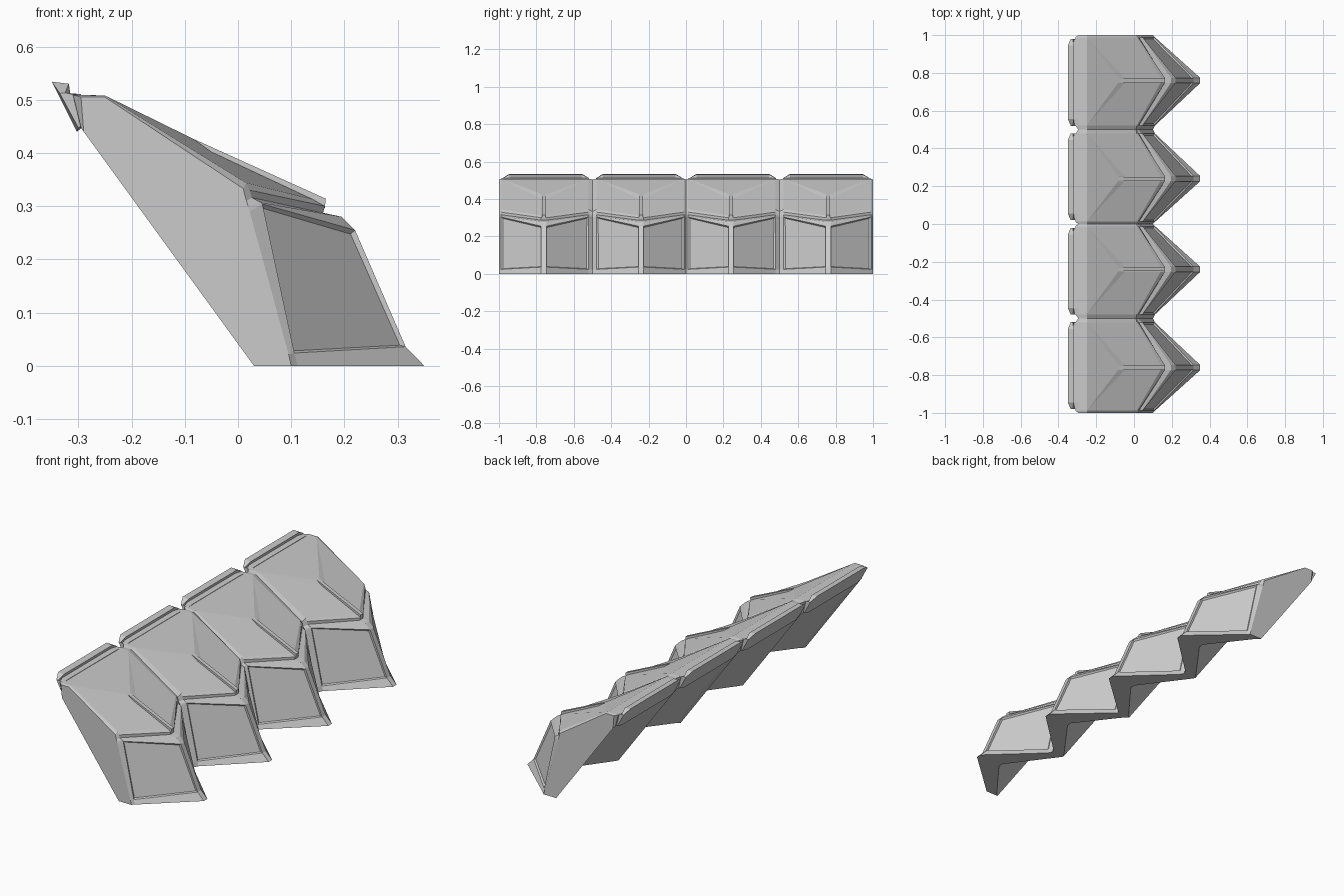
import bpy, bmesh

if "Cube" in bpy.data.objects:
    bpy.data.objects.remove(bpy.data.objects["Cube"])

# Matching (x, z) cross-sections: ridge, edge of the tile, valley between tiles
RIDGE = [(.21, 0), (.35, 0), (.315, .036), (.22, .255), (.195, .28), (.16, .287),
         (.163, .3), (.14, .313), (-.05, .402), (-.085, .427), (-.25, .508),
         (-.325, .51), (-.3, .45), (-.08, .4)]
EDGE = [(.045, 0), (.112, 0), (.106, .024), (.046, .304), (.043, .307), (.026, .316),
        (.022, .33), (.015, .344), (-.25, .508), (-.25, .508), (-.25, .508),
        (-.31, .509), (-.295, .447), (-.28, .447)]
VALLEY = [(.03, 0), (.1, 0), (.095, .022), (.022, .29), (.019, .3), (.016, .31),
          (.013, .32), (.01, .333), (-.25, .505), (-.25, .505), (-.25, .505),
          (-.295, .505), (-.29, .44), (-.29, .44)]
CENTRES = [-.76, -.24, .24, .76]


def loft(name, stations, recess=None):
    """Skin closed cross-sections along y; recess(i, j) picks faces to sink."""
    bm = bmesh.new()
    rings = [[bm.verts.new((x, y, z)) for x, z in pts] for y, pts in stations]
    n = len(rings[0])
    panels = []
    for i in range(len(rings) - 1):
        for j in range(n):
            k = (j + 1) % n
            f = bm.faces.new((rings[i][j], rings[i][k], rings[i + 1][k], rings[i + 1][j]))
            if recess and recess(i, j):
                panels.append(f)
    bm.faces.new(rings[0])
    bm.faces.new(rings[-1])
    bmesh.ops.recalc_face_normals(bm, faces=bm.faces)
    if panels:
        bmesh.ops.inset_individual(bm, faces=panels, thickness=.008, depth=-.008)
    bmesh.ops.remove_doubles(bm, verts=bm.verts, dist=.0002)
    bmesh.ops.recalc_face_normals(bm, faces=bm.faces)
    me = bpy.data.meshes.new(name)
    bm.to_mesh(me)
    bm.free()
    ob = bpy.data.objects.new(name, me)
    bpy.context.collection.objects.link(ob)
    return ob


# Folded wall: four tiles, each valley-edge-ridge-edge, sharing valleys
stations = [(-1, VALLEY)]
for n, c in enumerate(CENTRES):
    lo, hi = -1 + n * .5, -.5 + n * .5
    gap = lambda y: .022 if abs(y) == .5 else .012
    stations += [(lo + gap(lo), EDGE), (c - .014, RIDGE), (c + .014, RIDGE),
                 (hi - gap(hi), EDGE), (hi, VALLEY)]
loft("folded_wall", stations, lambda i, j: j == 2 and i % 5 in (1, 3))

# Per tile: raised lip along the back top edge, and a thin rib on the roof ridge
LIP = [(-.35, .534), (-.318, .53), (-.325, .512), (-.295, .511), (-.29, .45), (-.303, .44)]
TIP = [(-.335, .512), (-.325, .513), (-.315, .511), (-.295, .508), (-.29, .455), (-.3, .447)]
RIB = [(-.085, .427), (.165, .314), (.163, .296), (.13, .305), (-.05, .395)]
for n, c in enumerate(CENTRES):
    m = -.75 + n * .5
    loft(f"back_lip_{n + 1}", [(m - .23, TIP), (m - .195, LIP), (m + .195, LIP), (m + .23, TIP)])
    loft(f"ridge_rib_{n + 1}", [(c - .01, RIB), (c + .01, RIB)])
